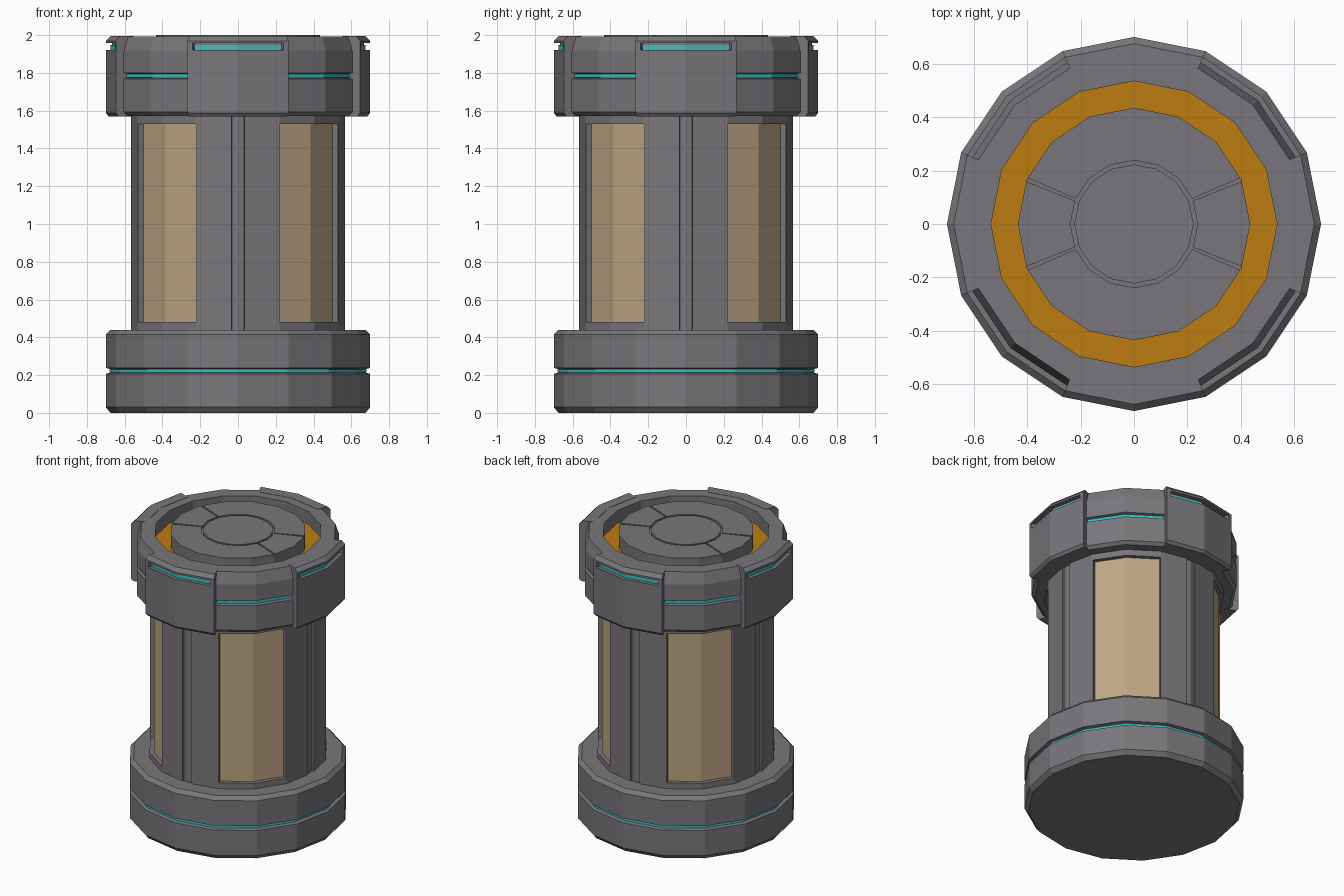
import bpy, bmesh, math

if "Cube" in bpy.data.objects:
    bpy.data.objects.remove(bpy.data.objects["Cube"])

STEP = 22.5  # sixteen-sided model


def material(name, rgb):
    m = bpy.data.materials.new(name)
    m.diffuse_color = (*rgb, 1)
    m.use_nodes = True
    m.node_tree.nodes["Principled BSDF"].inputs["Base Color"].default_value = m.diffuse_color
    return m


GREY = material("dark grey metal", (0.190, 0.182, 0.196))
TAN = material("tan panel", (0.51, 0.375, 0.225))
ORANGE = material("orange ring", (0.51, 0.20, 0.006))
CYAN = material("cyan glow", (0.04, 0.52, 0.52))


def point(r, z, deg):
    # point on the flat-sided outline of a sixteen-sided ring
    k = math.cos(math.radians(STEP / 2)) / math.cos(math.radians(deg % STEP - STEP / 2))
    a = math.radians(deg)
    return (r * k * math.cos(a), r * k * math.sin(a), z)


def sweep(name, profile, mat, spans=None):
    """Turn a closed (r, z) profile through full circle or angle spans."""
    bm = bmesh.new()
    n = len(profile)
    for a0, a1 in spans or [(0, 360)]:
        angles = [a0] + [i * STEP for i in range(-16, 33) if a0 + .01 < i * STEP < a1 - .01] + [a1]
        if spans is None:
            angles.pop()
        rows = [[bm.verts.new(point(r, z, a)) for r, z in profile] for a in angles]
        pairs = list(zip(rows, rows[1:]))
        if spans is None:
            pairs.append((rows[-1], rows[0]))
        else:
            bm.faces.new(rows[0])
            bm.faces.new(rows[-1][::-1])
        for p, q in pairs:
            for i in range(n):
                j = (i + 1) % n
                if profile[i][0] == 0 and profile[j][0] == 0:
                    continue
                bm.faces.new((p[i], p[j], q[j], q[i]))
    bmesh.ops.remove_doubles(bm, verts=bm.verts, dist=1e-5)
    bmesh.ops.recalc_face_normals(bm, faces=bm.faces)
    me = bpy.data.meshes.new(name)
    bm.to_mesh(me)
    bm.free()
    me.materials.append(mat)
    ob = bpy.data.objects.new(name, me)
    bpy.context.collection.objects.link(ob)
    return ob


def box(r0, r1, z0, z1):
    return [(r0, z0), (r1, z0), (r1, z1), (r0, z1)]


def cut(ob, profile, spans=None):
    cutter = sweep("cutter", profile, GREY, spans)
    cutter.hide_render = True
    mod = ob.modifiers.new("cut", 'BOOLEAN')
    mod.operation = 'DIFFERENCE'
    mod.solver = 'EXACT'
    mod.object = cutter
    bpy.context.view_layer.objects.active = ob
    bpy.ops.object.modifier_apply(modifier=mod.name)
    bpy.data.objects.remove(cutter)


def around(centre, half):
    return [(centre + q * 90 - half, centre + q * 90 + half) for q in range(4)]


# base with a glowing groove
sweep("base", [(0, 0), (.675, 0), (.7, .03), (.7, .207), (.675, .213), (.675, .232),
               (.7, .238), (.7, .415), (.675, .44), (0, .44)], GREY)
sweep("base_glow", box(.66, .68, .214, .231), CYAN)

# column with four windows and four vertical grooves
column = sweep("column", [(0, .42), (.573, .42), (.573, 1.6), (0, 1.6)], GREY)
cut(column, box(.535, .65, .48, 1.53), around(45, 22.3))
cut(column, box(.56, .65, .40, 1.62), around(0, 3.4))
sweep("window_panels", box(.53, .544, .479, 1.531), TAN, around(45, 22.35))

# cap with a recessed top and a glowing groove
sweep("cap", [(0, 1.573), (.635, 1.573), (.655, 1.593), (.655, 1.768), (.635, 1.774),
              (.635, 1.794), (.655, 1.80), (.655, 1.915), (.63, 1.993), (.535, 1.993),
              (.535, 1.9), (0, 1.9)], GREY)
sweep("cap_glow", box(.62, .64, 1.775, 1.793), CYAN)

# four clamps around the cap, each with a glowing slot
clamps = sweep("clamps", [(.6, 1.57), (.685, 1.57), (.7, 1.588), (.7, 1.97), (.675, 1.995),
                          (.6, 1.995)], GREY, around(0, 22.5))
cut(clamps, box(.668, .75, 1.92, 1.957), around(0, 20.2))
sweep("clamp_glow", box(.66, .674, 1.919, 1.947), CYAN, around(0, 20.25))

# orange ring in the recess
sweep("orange_ring", box(.42, .536, 1.897, 1.904), ORANGE)

# centre lid with a circular groove and four radial grooves
lid = sweep("lid", [(0, 1.89), (.435, 1.89), (.435, 2), (0, 2)], GREY)
cut(lid, box(.223, .238, 1.982, 2.03))
cut(lid, box(.23, .5, 1.982, 2.03), [(a - .95, a + .95) for a in (22.5, 157.5, 202.5, 337.5)])
